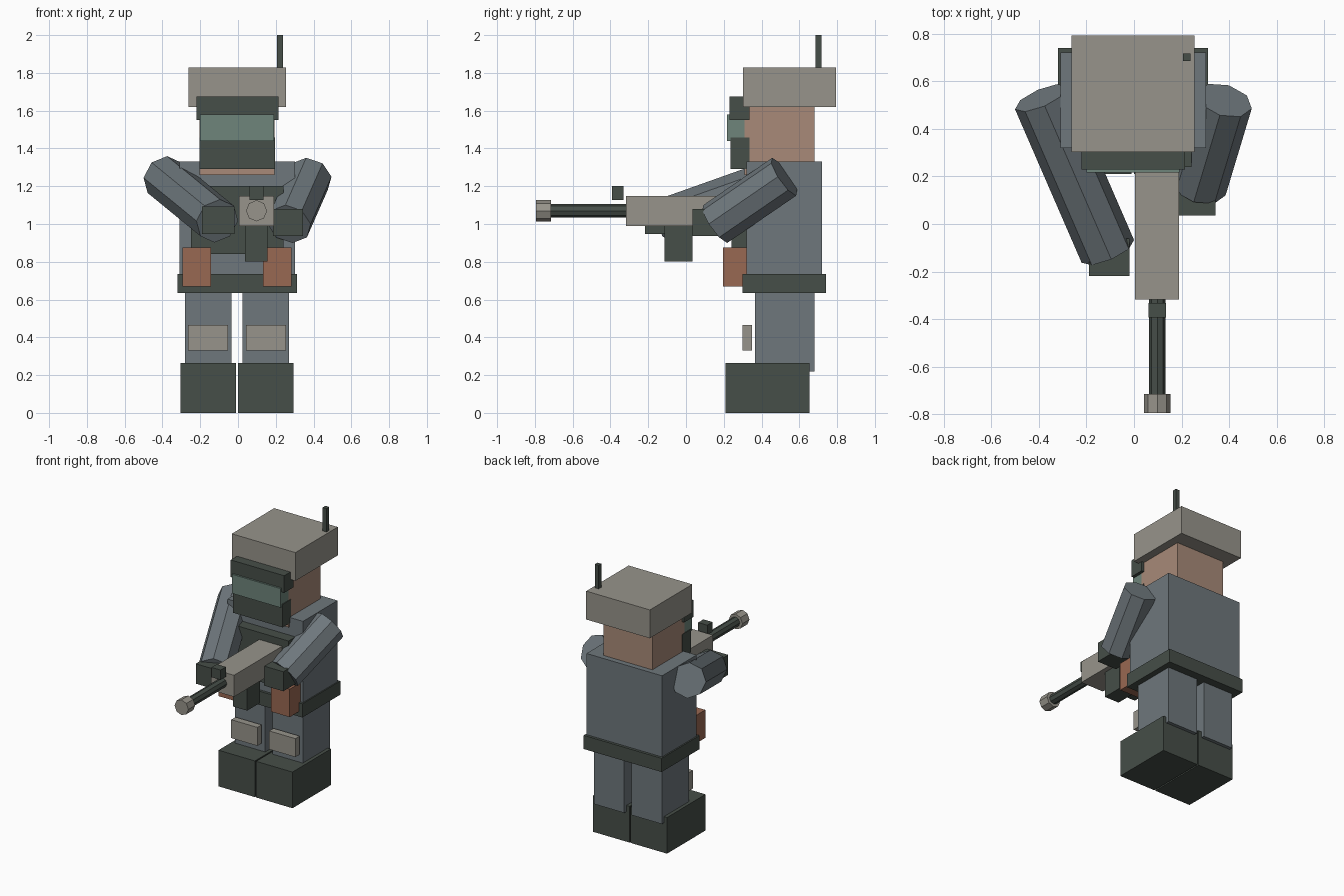
import bpy
from mathutils import Vector

cube = bpy.data.objects.get("Cube")
if cube:
    bpy.data.objects.remove(cube, do_unlink=True)


def material(name, rgb):
    """Flat material from display colour values, converted to linear."""
    linear = [((c / 255 + 0.055) / 1.055) ** 2.4 for c in rgb] + [1.0]
    mat = bpy.data.materials.new(name)
    mat.use_nodes = True
    mat.diffuse_color = linear
    mat.node_tree.nodes["Principled BSDF"].inputs["Base Color"].default_value = linear
    return mat


cloth = material("blue grey cloth", (110, 119, 124))
dark = material("dark green grey", (70, 78, 72))
light = material("light stone grey", (151, 148, 139))
skin = material("skin", (168, 138, 120))
leather = material("rust leather", (153, 104, 82))
glass = material("green glass", (110, 133, 123))

MID = -0.005  # symmetry plane of the body


def box(name, mat, x, y, z):
    """Box from its x, y and z ranges."""
    spans = (x, y, z)
    bpy.ops.mesh.primitive_cube_add(size=1, location=[(a + b) / 2 for a, b in spans])
    obj = bpy.context.object
    obj.name = name
    obj.scale = [b - a for a, b in spans]
    bpy.ops.object.transform_apply(location=False, rotation=False, scale=True)
    obj.data.materials.append(mat)
    return obj


def pair(name, mat, x, y, z):
    """Left box and its mirrored right twin."""
    box("left_" + name, mat, x, y, z)
    box("right_" + name, mat, (2 * MID - x[1], 2 * MID - x[0]), y, z)


def rod(name, mat, start, end, radius, sides=8):
    """Faceted cylinder between two points."""
    start, end = Vector(start), Vector(end)
    axis = end - start
    bpy.ops.mesh.primitive_cylinder_add(
        vertices=sides, radius=radius, depth=axis.length, location=(start + end) / 2)
    obj = bpy.context.object
    obj.name = name
    obj.rotation_euler = axis.to_track_quat("Z", "Y").to_euler()
    obj.data.materials.append(mat)
    return obj


# Legs and feet
pair("boot", dark, (0.0, 0.295), (0.21, 0.655), (0, 0.265))
pair("leg", cloth, (0.025, 0.27), (0.365, 0.68), (0.22, 0.66))
pair("knee_pad", light, (0.043, 0.255), (0.30, 0.35), (0.33, 0.465))

# Torso and gear
box("torso", cloth, (-0.31, 0.303), (0.32, 0.72), (0.68, 1.33))
box("belt", dark, (-0.32, 0.312), (0.30, 0.74), (0.635, 0.735))
box("chest_plate", dark, (-0.25, 0.242), (0.24, 0.33), (0.84, 1.2))
pair("pouch", leather, (0.132, 0.283), (0.195, 0.325), (0.67, 0.875))

# Head
box("head", skin, (-0.203, 0.193), (0.31, 0.68), (1.26, 1.65))
box("helmet", light, (-0.262, 0.254), (0.302, 0.793), (1.62, 1.828))
box("antenna", dark, (0.207, 0.238), (0.685, 0.717), (1.8, 2.0))
box("goggle_frame", dark, (-0.22, 0.214), (0.23, 0.335), (1.55, 1.675))
box("goggle_lens", glass, (-0.2, 0.191), (0.217, 0.32), (1.44, 1.58))
box("face_mask", dark, (-0.205, 0.197), (0.235, 0.335), (1.29, 1.458))

# Arms and hands
rod("left_arm", cloth, (0.38, 0.52, 1.25), (0.27, 0.155, 1.0), 0.12)
rod("right_arm", cloth, (-0.39, 0.53, 1.245), (-0.11, -0.115, 1.016), 0.12)
box("left_hand", dark, (0.185, 0.343), (0.035, 0.19), (0.937, 1.08))
box("right_hand", dark, (-0.19, -0.018), (-0.218, -0.06), (0.947, 1.093))

# Gun
box("gun_body", light, (0.004, 0.19), (-0.318, 0.25), (0.99, 1.148))
box("magazine", dark, (0.038, 0.155), (-0.115, 0.035), (0.802, 1.0))
box("front_sight", dark, (0.06, 0.134), (-0.393, -0.332), (1.128, 1.2))
rod("barrel", dark, (0.098, -0.3, 1.07), (0.098, -0.73, 1.07), 0.035)
rod("muzzle", light, (0.098, -0.715, 1.07), (0.098, -0.795, 1.07), 0.056)
